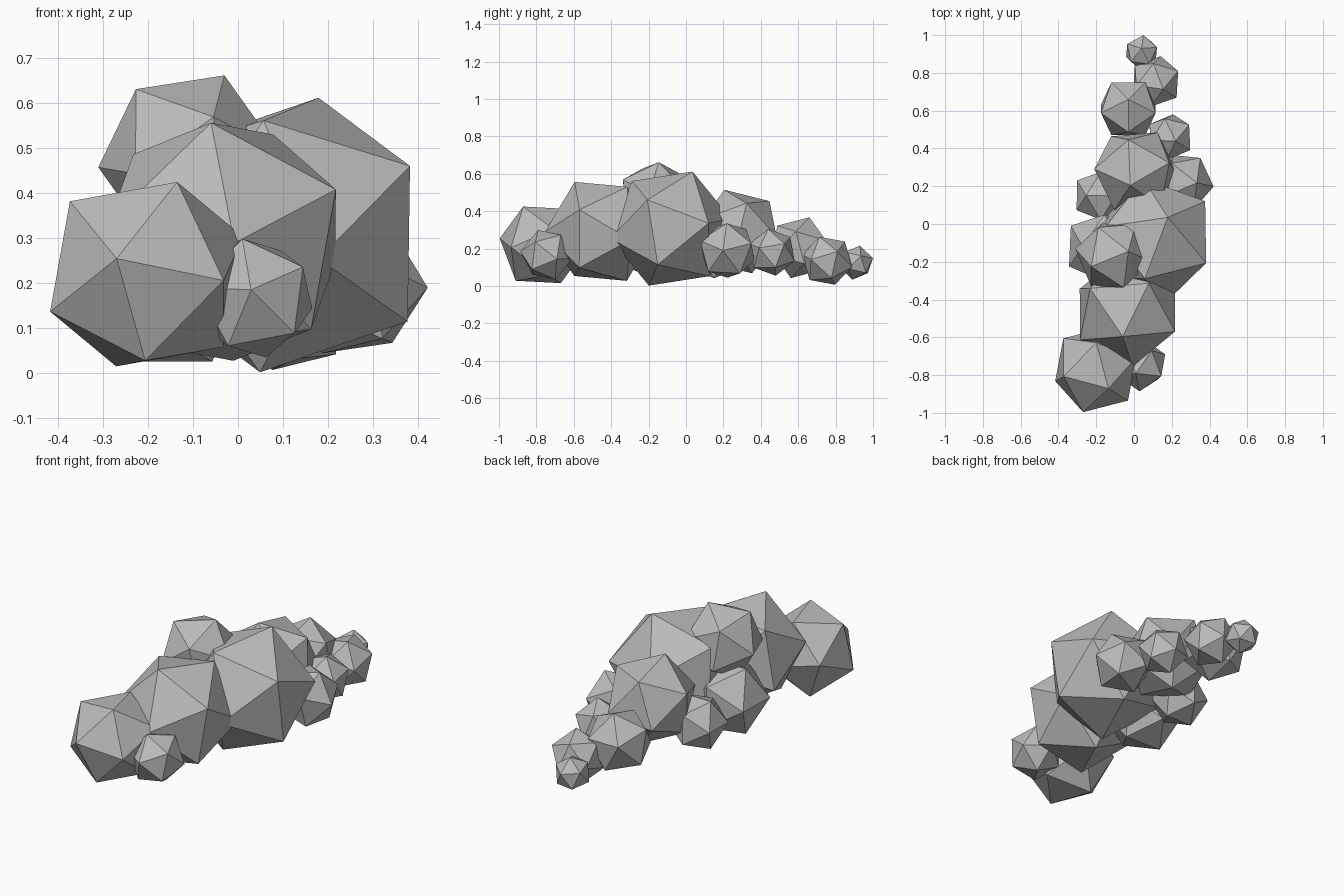
import bpy
import bmesh
from mathutils import Matrix, Vector

cube = bpy.data.objects.get("Cube")
if cube:
    bpy.data.objects.remove(cube, do_unlink=True)

grey = bpy.data.materials.new("stone_grey")
grey.use_nodes = True
grey.diffuse_color = (0.5, 0.5, 0.5, 1)
grey.node_tree.nodes["Principled BSDF"].inputs["Base Color"].default_value = (0.5, 0.5, 0.5, 1)


def frame(first, second):
    """Rotation frame from two neighbouring corner directions."""
    a = Vector(first).normalized()
    c = a.cross(Vector(second)).normalized()
    return Matrix((a, c.cross(a), c)).transposed()


def lump(name, centre, radius, first, second):
    """Flat-faced icosahedron with one edge running from first to second."""
    bm = bmesh.new()
    bmesh.ops.create_icosphere(bm, subdivisions=1, radius=1)
    edge = next(iter(bm.edges))
    source = frame(edge.verts[0].co, edge.verts[1].co)
    turn = frame(first, second) @ source.transposed()
    place = Matrix.Translation(centre) @ turn.to_4x4() @ Matrix.Scale(radius, 4)
    bmesh.ops.transform(bm, matrix=place, verts=bm.verts)
    mesh = bpy.data.meshes.new(name)
    bm.to_mesh(mesh)
    bm.free()
    mesh.materials.append(grey)
    bpy.context.collection.objects.link(bpy.data.objects.new(name, mesh))


# Large lumps along the spine
lump("front_lump", (-.203, -.77, .22), .238, (-.067, -.227, .035), (.066, -.11, .208))
lump("shoulder_lump", (-.035, -.456, .292), .30, (-.025, -.14, .265), (.254, -.114, .117))
lump("main_lump", (.114, -.082, .307), .333, (.065, .117, .305), (.263, -.117, .16))
lump("top_lump", (-.11, -.165, .475), .204, (.08, .02, .187), (-.116, -.06, .156))
lump("rear_lump", (.01, .279, .291), .237, (-.04, .168, .164), (-.03, -.073, .224))

# Smaller lumps at the sides
lump("front_side_lump", (.036, -.745, .167), .142, (-.026, -.045, .13), (-.008, -.14, .023))
lump("low_side_lump", (-.165, -.125, .2), .205, (-.18, -.1, 0), (-.18, .105, 0))
lump("rear_side_lump", (-.175, .15, .17), .15, (-.125, .08, 0), (-.115, -.08, 0))
lump("left_side_lump", (.26, .22, .19), .163, (.147, -.02, 0), (.06, 0, .15))
lump("left_rear_lump", (.19, .46, .18), .13, (.03, -.02, .125), (.11, -.07, .01))

# Tail tapering to the back
lump("tail_base_lump", (-.03, .61, .205), .17, (0, .05, .163), (0, -.12, .125))
lump("tail_middle_lump", (.115, .755, .135), .14, (.12, .055, .05), (.1, -.1, 0))
lump("tail_tip_lump", (.04, .91, .125), .093, (0, .02, .09), (.01, .09, .01))
